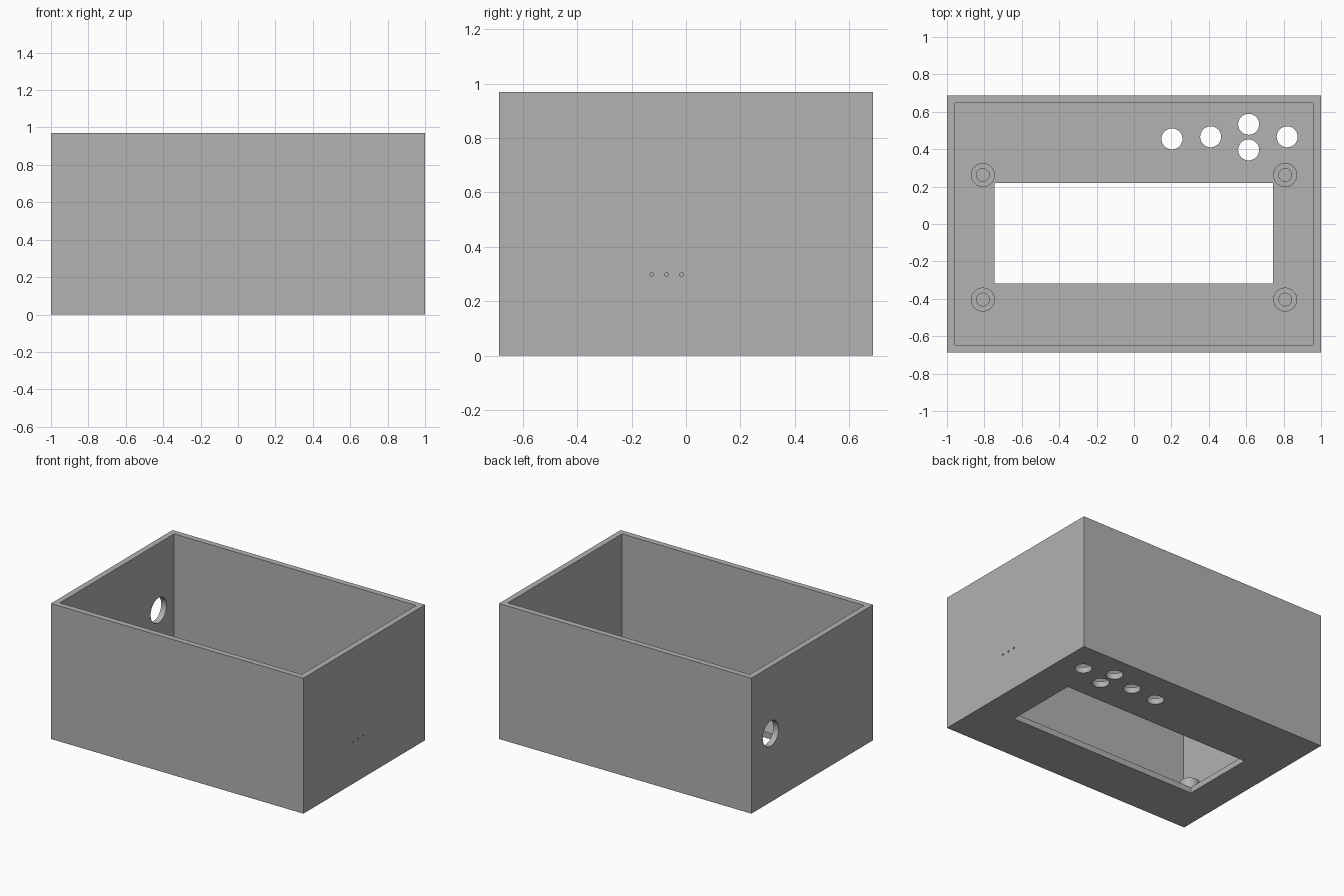
import bpy
import bmesh
import math
from mathutils import Matrix, Vector

default = bpy.data.objects.get("Cube")
if default:
    bpy.data.objects.remove(default, do_unlink=True)

# Overall sizes
HX, HY, HEIGHT = 1.0, 0.688, 0.97
WALL = 0.042
POST_TOP = 0.138

grey = bpy.data.materials.new("plain_grey")
grey.use_nodes = True
colour = (0.445, 0.445, 0.445, 1)
grey.diffuse_color = colour
grey.node_tree.nodes["Principled BSDF"].inputs["Base Color"].default_value = colour


def add_object(name, bm):
    bmesh.ops.recalc_face_normals(bm, faces=bm.faces)
    mesh = bpy.data.meshes.new(name)
    bm.to_mesh(mesh)
    bm.free()
    mesh.materials.append(grey)
    obj = bpy.data.objects.new(name, mesh)
    bpy.context.collection.objects.link(obj)
    return obj


def box(name, low, high):
    low, high = Vector(low), Vector(high)
    bm = bmesh.new()
    place = Matrix.Translation((low + high) / 2) @ Matrix.Diagonal((high - low).to_4d())
    bmesh.ops.create_cube(bm, size=1, matrix=place)
    return add_object(name, bm)


def cylinder(name, centre, radius, depth, along_x=False, sides=48):
    bm = bmesh.new()
    turn = Matrix.Rotation(math.pi / 2, 4, "Y") if along_x else Matrix()
    bmesh.ops.create_cone(bm, cap_ends=True, segments=sides, radius1=radius,
                          radius2=radius, depth=depth,
                          matrix=Matrix.Translation(centre) @ turn)
    return add_object(name, bm)


def activate(obj):
    bpy.ops.object.select_all(action="DESELECT")
    obj.select_set(True)
    bpy.context.view_layer.objects.active = obj


def cut(body, cutter):
    activate(body)
    mod = body.modifiers.new("cut", "BOOLEAN")
    mod.operation = "DIFFERENCE"
    mod.solver = "EXACT"
    mod.object = cutter
    bpy.ops.object.modifier_apply(modifier=mod.name)
    bpy.data.objects.remove(cutter, do_unlink=True)


def smooth(obj):
    activate(obj)
    bpy.ops.object.shade_smooth_by_angle(angle=math.radians(30))


# Open-topped case with a display window in its floor
case = box("case", (-HX, -HY, 0), (HX, HY, HEIGHT))
cut(case, box("cavity_cutter", (WALL - HX, WALL - HY, WALL),
              (HX - WALL, HY - WALL, HEIGHT + 0.2)))
cut(case, box("window_cutter", (-0.747, -0.319, -0.1), (0.744, 0.22, 0.1)))

# Button holes in the floor
for x, y in ((0.203, 0.455), (0.41, 0.466), (0.613, 0.533),
             (0.613, 0.396), (0.819, 0.466)):
    cut(case, cylinder("button_cutter", (x, y, 0), 0.056, 0.2))

# Cable hole in one end, three pin holes in the other
cut(case, cylinder("cable_cutter", (-HX, 0.47, 0.49), 0.09, 0.2, along_x=True))
for i in range(3):
    cut(case, cylinder("pin_cutter", (HX, -0.126 + i * 0.055, 0.298),
                       0.007, 0.2, along_x=True, sides=16))
smooth(case)

# Hollow screw posts standing on the floor
profile = ((0.064, WALL), (0.064, POST_TOP), (0.034, POST_TOP), (0.034, WALL))
for side, x in (("left", 0.808), ("right", -0.808)):
    for end, y in (("back", 0.262), ("front", -0.404)):
        bm = bmesh.new()
        verts = [bm.verts.new((r, 0, z)) for r, z in profile]
        edges = [bm.edges.new(pair) for pair in zip(verts, verts[1:] + verts[:1])]
        bmesh.ops.spin(bm, geom=verts + edges, cent=(0, 0, 0), axis=(0, 0, 1),
                       angle=math.tau, steps=48, use_merge=True)
        bmesh.ops.remove_doubles(bm, verts=bm.verts, dist=0.0001)
        bmesh.ops.translate(bm, verts=bm.verts, vec=(x, y, 0))
        smooth(add_object(f"screw_post_{end}_{side}", bm))
